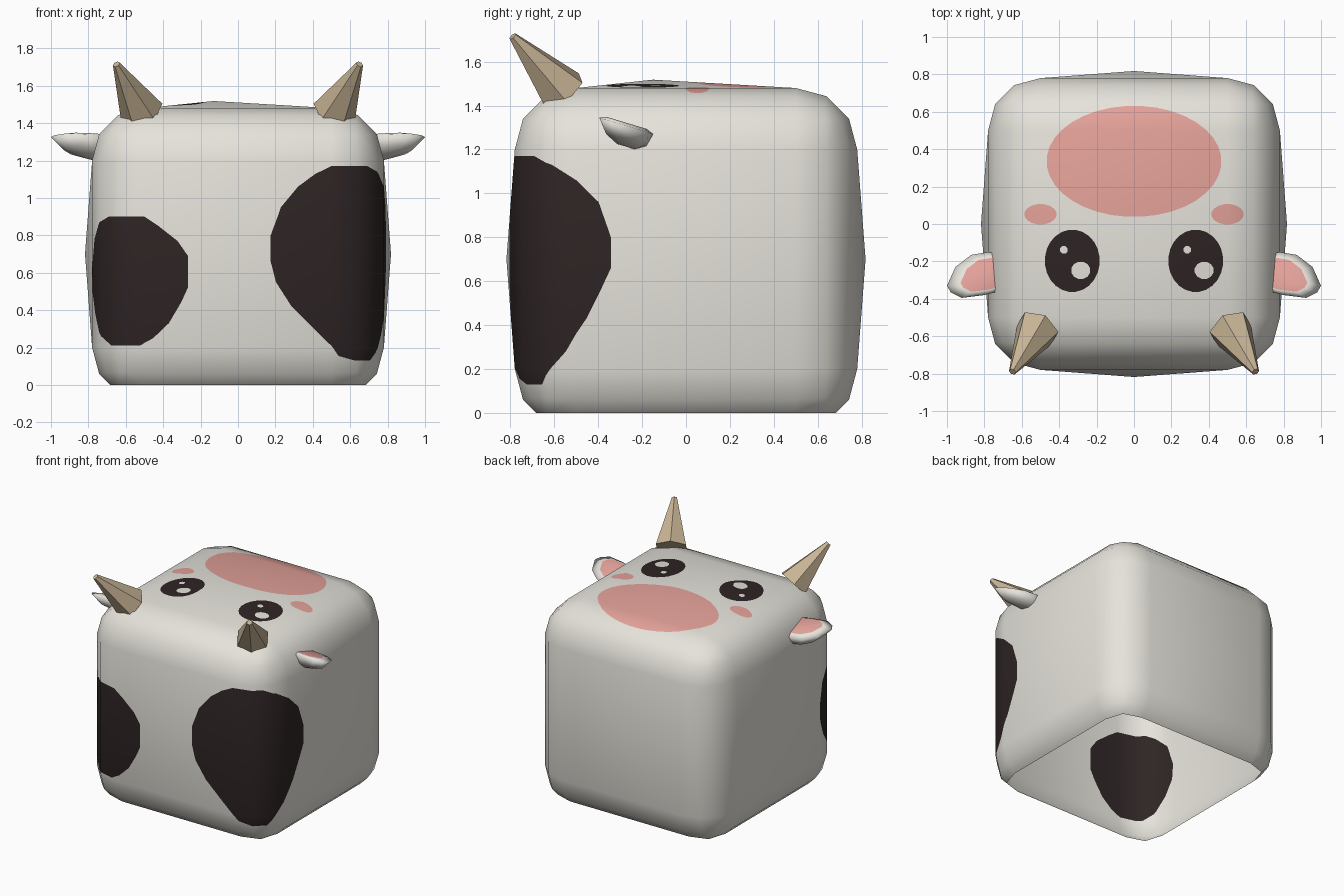
import bpy, bmesh, math
from mathutils import Vector, Matrix

if "Cube" in bpy.data.objects:
    bpy.data.objects.remove(bpy.data.objects["Cube"])


def material(name, rgb):
    m = bpy.data.materials.new(name)
    m.diffuse_color = (*rgb, 1)
    m.use_nodes = True
    m.node_tree.nodes["Principled BSDF"].inputs["Base Color"].default_value = m.diffuse_color
    return m


WHITE = material("warm white", (0.79, 0.77, 0.71))
DARK = material("dark brown", (0.028, 0.018, 0.018))
PINK = material("soft pink", (0.77, 0.36, 0.32))
TAN = material("horn tan", (0.58, 0.46, 0.30))


def finish(bm, name, mats, smooth):
    me = bpy.data.meshes.new(name)
    for f in bm.faces:
        f.smooth = smooth
    bm.to_mesh(me)
    bm.free()
    for m in mats:
        me.materials.append(m)
    ob = bpy.data.objects.new(name, me)
    bpy.context.collection.objects.link(ob)
    return ob


# Body: rounded cube with slightly peaked sides, open underneath
body = bmesh.new()
bmesh.ops.create_cube(body, size=1.56)
bmesh.ops.bevel(body, geom=body.edges[:], offset=0.28, segments=3, profile=0.5,
                affect='EDGES', offset_type='OFFSET')
flats = [f for f in body.faces if f.calc_area() > 0.8]
for v in bmesh.ops.poke(body, faces=flats)['verts']:
    v.co = v.co.normalized() * 0.818
    if v.co.z > 0.7:
        v.co.x, v.co.y = -0.13, -0.15
bmesh.ops.translate(body, verts=body.verts[:], vec=(0, 0, 0.70))
body.normal_update()
keep = body.verts.layers.float_vector.new("keep_normal")
for v in body.verts:
    v[keep] = v.normal
bmesh.ops.bisect_plane(body, geom=body.verts[:] + body.edges[:] + body.faces[:],
                       plane_co=(0, 0, 0), plane_no=(0, 0, 1), clear_inner=True)

TEMP = 9


def carve(points, U, V, where, base, new):
    """Cut a convex outline (in U,V coordinates) into the body and colour its inside."""
    U, V = Vector(U), Vector(V)
    n = len(points)
    cx, cy = sum(p[0] for p in points) / n, sum(p[1] for p in points) / n
    for f in body.faces:
        if f.material_index == base and where(f.calc_center_median()):
            f.material_index = TEMP
    for i, p in enumerate(points):
        q = points[(i + 1) % n]
        a, b = q[1] - p[1], p[0] - q[0]
        if a * (cx - p[0]) + b * (cy - p[1]) > 0:
            a, b = -a, -b
        no = (U * a + V * b).normalized()
        co = U * (p[0] / U.length_squared) + V * p[1]
        faces = [f for f in body.faces if f.material_index == TEMP]
        edges = list({e for f in faces for e in f.edges})
        verts = list({v for f in faces for v in f.verts})
        bmesh.ops.bisect_plane(body, geom=verts + edges + faces, dist=1e-5,
                               plane_co=co, plane_no=no)
        for f in body.faces:
            if f.material_index == TEMP and (f.calc_center_median() - co).dot(no) > 0:
                f.material_index = base
    for f in body.faces:
        if f.material_index == TEMP:
            f.material_index = new


def top_ellipse(x, y, rx, ry, base, new, n=24):
    pts = [(x + rx * math.cos(2 * math.pi * (i + .5) / n),
            y + ry * math.sin(2 * math.pi * (i + .5) / n)) for i in range(n)]
    carve(pts, (1, 0, 0), (0, 1, 0), lambda c: c.z > 1.4, base, new)


# Face on the top: snout, cheeks, eyes with highlights
top_ellipse(0, 0.335, 0.468, 0.297, 0, 2, 36)
for s in (-1, 1):
    top_ellipse(s * 0.5, 0.052, 0.087, 0.055, 0, 2, 16)
    ex = s * 0.33
    top_ellipse(ex, -0.197, 0.147, 0.167, 0, 1)
    top_ellipse(ex + 0.045, -0.248, 0.052, 0.047, 1, 0, 12)
    top_ellipse(ex - 0.045, -0.138, 0.022, 0.022, 1, 0, 8)

# Hide spots wrapping the two front corners, outlines in (side*x + y, z)
big_spot = [(-.63, .80), (-.63, .66), (-.60, .55), (-.51, .42), (-.36, .28), (-.22, .155),
            (-.10, .13), (.05, .13), (.22, .28), (.33, .43), (.40, .56), (.45, .66),
            (.45, .80), (.39, .96), (.28, 1.06), (.14, 1.13), (0, 1.17), (-.28, 1.17),
            (-.37, 1.13), (-.47, 1.06), (-.57, .95)]
small_spot = [(-.53, .69), (-.53, .52), (-.49, .44), (-.42, .33), (-.33, .25), (-.25, .21),
              (-.03, .21), (.08, .26), (.20, .38), (.27, .50), (.28, .62), (.22, .78),
              (.10, .87), (0, .90), (-.28, .90), (-.36, .85), (-.47, .77)]
for s, outline in ((1, big_spot), (-1, small_spot)):
    carve(outline, (s, 1, 0), (0, 0, 1),
          lambda c: s * c.x - c.y > 0.55 and c.z < 1.4, 0, 1)

# Keep the smooth shading of the uncut body
body.normal_update()
normals = [(v[keep].normalized() if v[keep].length > 0.1 else v.normal.copy())
           for v in body.verts]
body.verts.layers.float_vector.remove(keep)
body_ob = finish(body, "body", [WHITE, DARK, PINK], True)
body_ob.data.normals_split_custom_set_from_vertices(normals)

# Ears: stacked leaf-shaped rings with a pink top face
leaf = [(.68, -.17), (.78, -.15), (.87, -.165), (.955, -.23), (1.0, -.33),
        (.98, -.365), (.92, -.395), (.80, -.38), (.68, -.35)]
ear_rings = [(0.35, -0.095), (0.75, -0.065), (1.0, 0.0), (0.74, 0.014)]
for s, side in ((-1, "left"), (1, "right")):
    bm = bmesh.new()
    rings = []
    for k, dz in ear_rings:
        ring = []
        for x, y in leaf:
            px, py = .72 + (x - .72) * k, -.27 + (y + .27) * k
            ring.append(bm.verts.new((s * px, py, 1.31 - .3 * (py + .28) + dz)))
        rings.append(ring)
    n = len(leaf)
    for lo, hi in zip(rings, rings[1:]):
        for i in range(n):
            j = (i + 1) % n
            bm.faces.new((lo[i], lo[j], hi[j], hi[i]))
    bm.faces.new(rings[0])
    bm.faces.new(rings[-1]).material_index = 1
    bmesh.ops.recalc_face_normals(bm, faces=bm.faces[:])
    finish(bm, side + "_ear", [WHITE, PINK], True)

    # Horns: six-sided tapered cones leaning forward and out
    bm = bmesh.new()
    base, tip = Vector((s * .515, -.56, 1.46)), Vector((s * .65, -.79, 1.715))
    axis = tip - base
    mat = Matrix.Translation((base + tip) / 2) @ axis.to_track_quat('Z', 'Y').to_matrix().to_4x4()
    bmesh.ops.create_cone(bm, cap_ends=True, segments=6, radius1=0.12, radius2=0.02,
                          depth=axis.length, matrix=mat)
    finish(bm, side + "_horn", [TAN], False)
